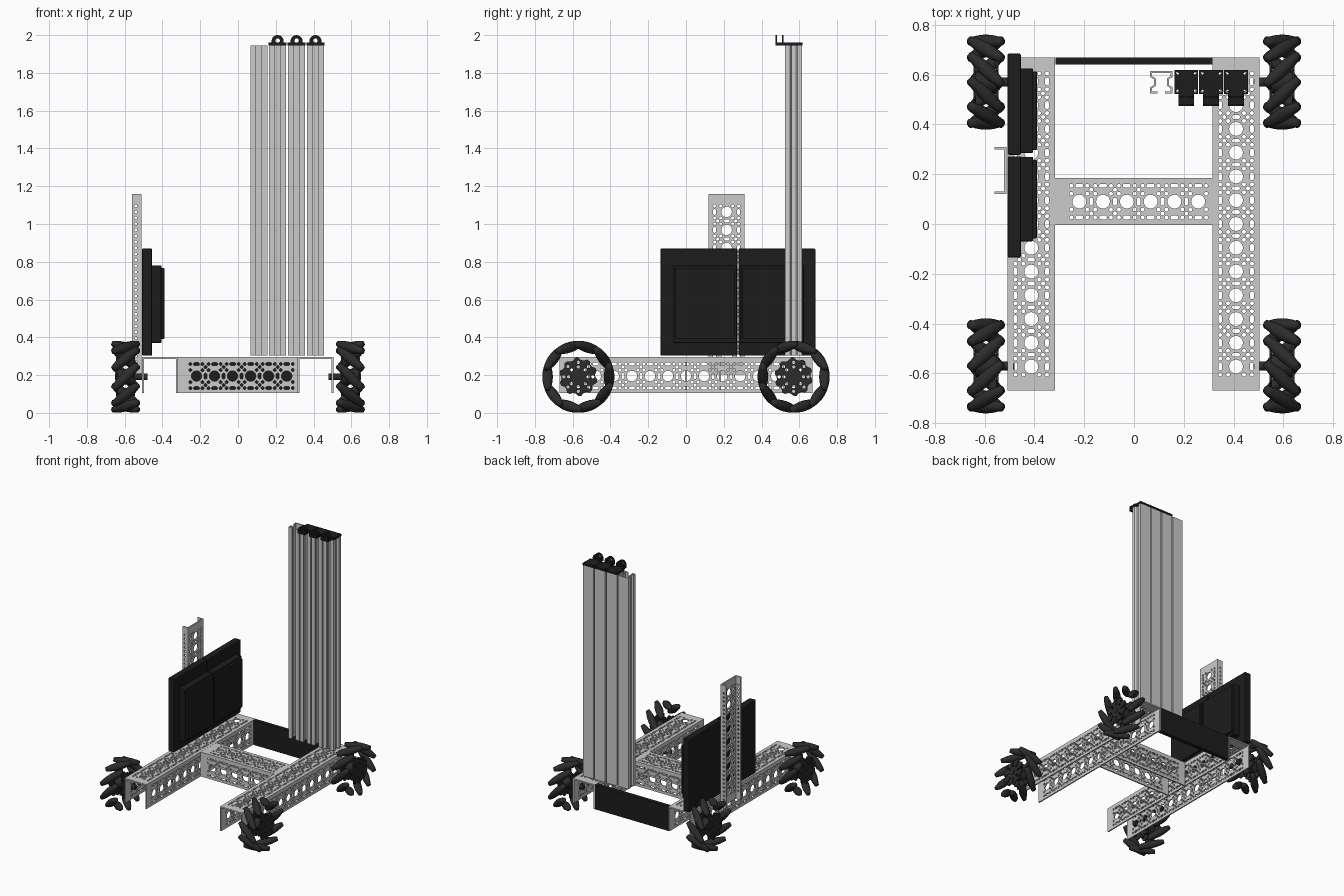
import bpy, bmesh
from math import pi, cos, sin, sqrt, radians
from mathutils import Matrix, Vector

if "Cube" in bpy.data.objects:
    bpy.data.objects.remove(bpy.data.objects["Cube"])

T = Matrix.Translation
def R(deg, axis): return Matrix.Rotation(radians(deg), 4, axis)

black = bpy.data.materials.new("black")
black.diffuse_color = (0.012, 0.012, 0.012, 1)
black.use_nodes = True
black.node_tree.nodes["Principled BSDF"].inputs["Base Color"].default_value = black.diffuse_color
rubber = bpy.data.materials.new("rubber")
rubber.diffuse_color = (0.025, 0.025, 0.025, 1)
rubber.use_nodes = True
rubber.node_tree.nodes["Principled BSDF"].inputs["Base Color"].default_value = rubber.diffuse_color
MM = 0.00398          # hole grid unit
PITCH = 24 * MM

def circle(x, y, r, n=10):
    return [(x + r * cos(2 * pi * i / n), y + r * sin(2 * pi * i / n)) for i in range(n)]

def slot(x, y, half, r, upright):
    pts = []
    for i in range(12):
        a = 2 * pi * (i + 0.5) / 12
        px, py = r * cos(a), r * sin(a)
        px += half if px > 0 else -half
        pts.append((x - py, y + px) if upright else (x + px, y + py))
    return pts

def rect(l, w):
    return [(-l/2, -w/2), (l/2, -w/2), (l/2, w/2), (-l/2, w/2)]

def plate(loops, thick):
    """Flat outline with holes, extruded evenly about z = 0."""
    cu = bpy.data.curves.new("outline", 'CURVE')
    cu.dimensions, cu.fill_mode, cu.extrude = '2D', 'BOTH', thick / 2
    for loop in loops:
        sp = cu.splines.new('POLY')
        sp.points.add(len(loop) - 1)
        for p, (x, y) in zip(sp.points, loop):
            p.co = (x, y, 0, 1)
        sp.use_cyclic_u = True
    ob = bpy.data.objects.new("outline", cu)
    bpy.context.collection.objects.link(ob)
    dg = bpy.context.evaluated_depsgraph_get()
    me = bpy.data.meshes.new_from_object(ob.evaluated_get(dg))
    bpy.data.objects.remove(ob)
    return me

def add(bm, me, mat):
    m = me.copy()
    m.transform(mat)
    bm.from_mesh(m)
    bpy.data.meshes.remove(m)

def finish(name, bm, mat=None, smooth=False):
    me = bpy.data.meshes.new(name)
    for f in bm.faces:
        f.smooth = smooth
        f.material_index = 0
    bm.to_mesh(me)
    bm.free()
    if mat:
        me.materials.clear()
        me.materials.append(mat)
    ob = bpy.data.objects.new(name, me)
    bpy.context.collection.objects.link(ob)
    return ob

def box(name, lo, hi, mat=None, bevel=0):
    bm = bmesh.new()
    lo, hi = Vector(lo), Vector(hi)
    bmesh.ops.create_cube(bm, size=1, matrix=T((lo + hi) / 2) @ Matrix.Diagonal((*(hi - lo), 1)))
    if bevel:
        bmesh.ops.bevel(bm, geom=bm.edges[:], offset=bevel, segments=2, affect='EDGES', profile=0.5)
    return finish(name, bm, mat)

# Perforated U channels: web on top, two flanges hanging down
def holed(length, width, n, shift):
    loops = [rect(length, width)]
    for i in range(n):
        u = shift + (i - (n - 1) / 2) * PITCH
        last = i == n - 1
        if width < 0.1:
            loops += [circle(u + d * MM, 0, 2 * MM) for d in (-8, 0, 8)]
            continue
        loops.append(circle(u, 0, 7 * MM, 20))
        for s in (-1, 1):
            loops += [circle(u + d * MM, s * v * MM, 2 * MM) for d in (-8, 8) for v in (8, 16)]
            loops.append(slot(u, s * 16 * MM, 2 * MM, 2 * MM, False))
            if not last:
                loops.append(circle(u + 12 * MM, s * 12 * MM, 2 * MM))
        if not last:
            loops.append(slot(u + 12 * MM, 0, 2 * MM, 2 * MM, True))
    return loops

def channel(name, length, n, drop, mat, shift=0, width=0.19, t=0.01):
    bm = bmesh.new()
    add(bm, plate(holed(length, width, n, shift), t), mat @ T((0, 0, -t / 2)))
    side = plate(holed(length, drop - t, n, shift), t)
    for s in (-1, 1):
        add(bm, side, mat @ T((0, s * (width - t) / 2, -(drop + t) / 2)) @ R(90, 'X'))
    finish(name, bm)

channel("left_rail", 1.34, 13, 0.19, T((-0.413, 0, 0.295)) @ R(90, 'Z'))
channel("right_rail", 1.34, 13, 0.19, T((0.41, 0, 0.295)) @ R(90, 'Z'))
channel("cross_rail", 0.632, 6, 0.19, T((-0.001, 0.09, 0.295)), shift=0.02)
up = Matrix(((0, 0, 1, -0.512), (0, -1, 0, 0.215), (1, 0, 0, 0.682), (0, 0, 0, 1)))
channel("upright_channel", 0.955, 9, 0.048, up)

# Rear plate
box("rear_plate", (-0.315, 0.64, 0.105), (0.315, 0.67, 0.295), black)

# Control packs standing on the left rail
for i, y in enumerate((-0.135, 0.278)):
    off = 0.065 if i == 0 else 0.007
    box(f"pack_base_{i}", (-0.508, y, 0.303), (-0.455, y + 0.407, 0.87), black, 0.006)
    box(f"pack_body_{i}", (-0.46, y + off, 0.37), (-0.405, y + off + 0.34, 0.78), black, 0.006)
    box(f"pack_lid_{i}", (-0.41, y + off + 0.012, 0.39), (-0.39, y + off + 0.328, 0.768), black, 0.005)

# Lift slides: grooved extrusions with a front slot
half = [(.045, .045), (.045, .02), (.03, .012), (.03, -.012), (.045, -.02), (.045, -.045),
        (.015, -.045), (.015, -.037), (.037, -.037), (.037, -.024), (.022, -.015),
        (.022, .015), (.037, .024), (.037, .037)]
outer, inner = half[:7], half[7:]
profile = outer + inner + [(-x, y) for x, y in reversed(inner)] + [(-x, y) for x, y in reversed(outer)]
slide = plate([profile], 1.64)
for i in range(4):
    bm = bmesh.new()
    add(bm, slide, T((0.11 + 0.1 * i, 0.57, 1.125)))
    finish(f"lift_slide_{i}", bm)

# Slide caps with a pair of rounded pulley ears
ear = [(-.032, 0), (.032, 0)] + [(.032 * cos(pi * k / 12), .023 + .032 * sin(pi * k / 12)) for k in range(13)]
ear_mesh = plate([ear, circle(0, .026, .012, 12)], 0.008)
for i in range(3):
    x = 0.21 + 0.1 * i
    bm = bmesh.new()
    add(bm, plate([rect(0.096, 0.096), circle(0.036, 0.036, .006), circle(-0.036, 0.036, .006),
                   circle(0.036, -0.036, .006), circle(-0.036, -0.036, .006)], 0.015), T((x, 0.57, 1.9525)))
    add(bm, plate([rect(0.064, 0.048)], 0.015), T((x, 0.499, 1.9525)))
    for y in (0.479, 0.511):
        add(bm, ear_mesh, T((x, y, 1.945)) @ R(90, 'X'))
    finish(f"slide_cap_{i}", bm, black)

# Mecanum wheels: barrel rollers at 45 degrees around a toothed hub
R0, RW, N = 0.163, 0.191, 10
def add_roller(bm, mat, seg=12, rings=8, reach=0.093):
    prev = None
    for j in range(rings + 1):
        t = -reach + 2 * reach * j / rings
        r = RW - sqrt(R0 * R0 + t * t / 2)
        ring = [bm.verts.new(mat @ Vector((t, r * cos(2 * pi * k / seg), r * sin(2 * pi * k / seg)))) for k in range(seg)]
        if prev:
            for k in range(seg):
                bm.faces.new((prev[k], ring[k], ring[k - 1], prev[k - 1]))
        if j in (0, rings):
            bm.faces.new(ring)
        prev = ring

teeth = [((.102 if k % 4 < 2 else .09) * cos(pi * k / 20), (.102 if k % 4 < 2 else .09) * sin(pi * k / 20)) for k in range(40)]
hub_holes = [circle(r * cos(2 * pi * k / 8), r * sin(2 * pi * k / 8), .009, 8) for k in range(8) for r in (.052, .077)]
hub_plate = plate([teeth] + hub_holes, 0.01)
for x in (-0.595, 0.595):
    for y in (-0.57, 0.57):
        tag = ("left" if x < 0 else "right") + ("_front" if y < 0 else "_rear")
        c = T((x, y, 0.191))
        s = 1 if x * y > 0 else -1
        bm = bmesh.new()
        for k in range(N):
            add_roller(bm, c @ R(360 * k / N, 'X') @ T((0, R0, 0)) @ R(45 * s, 'Y'))
        bmesh.ops.recalc_face_normals(bm, faces=bm.faces[:])
        finish("wheel_rollers_" + tag, bm, rubber, True)
        bm = bmesh.new()
        for d in (-0.045, 0.045):
            add(bm, hub_plate, c @ T((d, 0, 0)) @ R(90, 'Y'))
        for r, d, off in ((.042, .1, 0), (.018, .17, .03)):
            bmesh.ops.create_cone(bm, cap_ends=True, segments=20, radius1=r, radius2=r, depth=d,
                                  matrix=c @ T((-off if x > 0 else off, 0, 0)) @ R(90, 'Y'))
        finish("wheel_hub_" + tag, bm, rubber)
